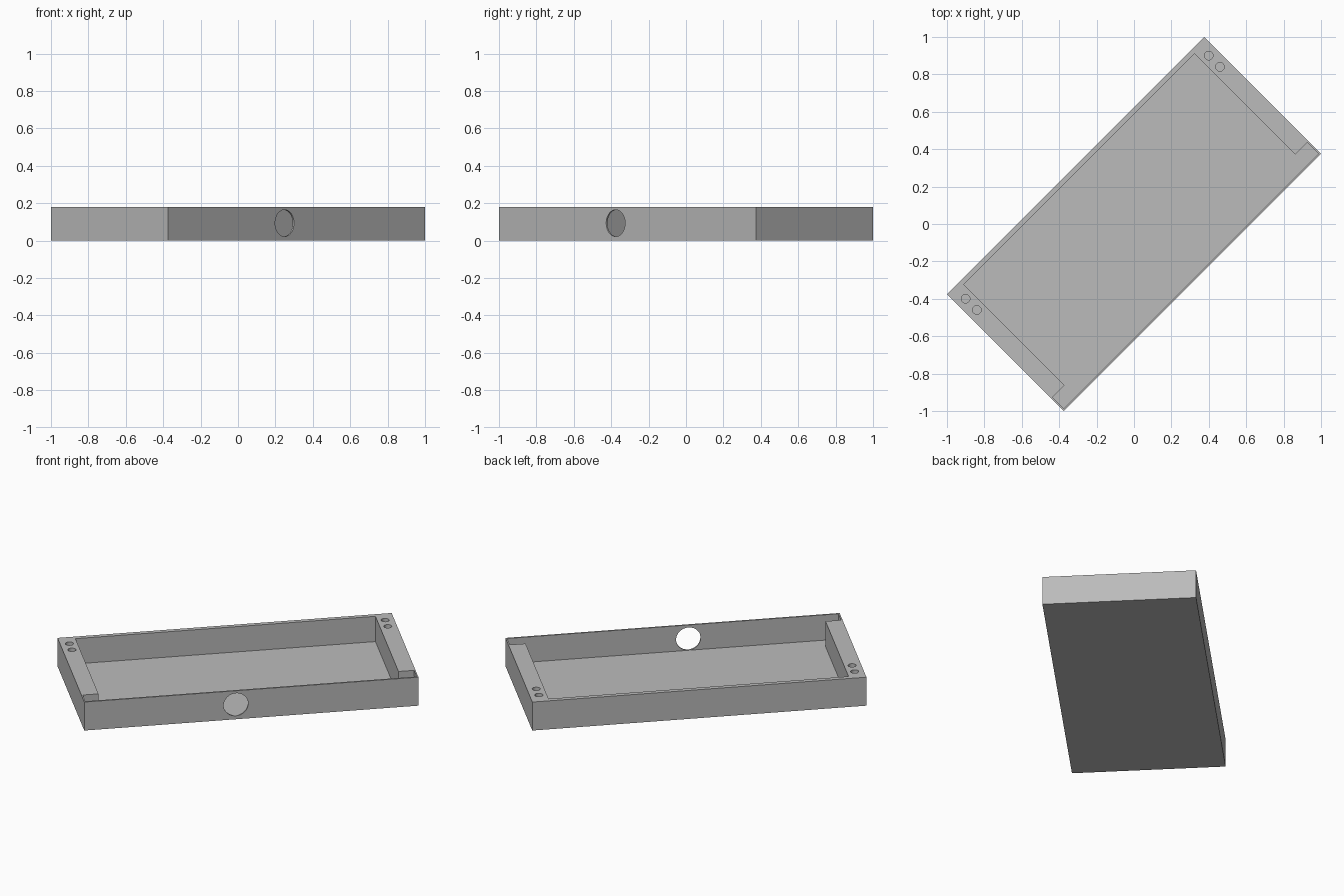
import bpy, bmesh, math
from mathutils import Matrix

if "Cube" in bpy.data.objects:
    bpy.data.objects.remove(bpy.data.objects["Cube"])

L, W, H = 0.9723, 0.442, 0.18       # half length, half width, height
FLOOR = 0.02
TURN = Matrix.Rotation(math.radians(45), 4, 'Z')

grey = bpy.data.materials.new("grey plastic")
grey.diffuse_color = (0.5, 0.5, 0.5, 1)
grey.use_nodes = True
grey.node_tree.nodes["Principled BSDF"].inputs["Base Color"].default_value = grey.diffuse_color


def finish(bm, name):
    bmesh.ops.recalc_face_normals(bm, faces=bm.faces)
    mesh = bpy.data.meshes.new(name)
    bm.to_mesh(mesh)
    bm.free()
    mesh.materials.append(grey)
    obj = bpy.data.objects.new(name, mesh)
    obj.matrix_world = TURN
    bpy.context.collection.objects.link(obj)
    return obj


def prism(name, outline, z0, z1):
    bm = bmesh.new()
    face = bm.faces.new([bm.verts.new((x, y, z0)) for x, y in outline])
    new = bmesh.ops.extrude_face_region(bm, geom=[face])["geom"]
    for v in new:
        if isinstance(v, bmesh.types.BMVert):
            v.co.z = z1
    return finish(bm, name)


def cylinder(name, radius, depth, matrix):
    bm = bmesh.new()
    bmesh.ops.create_cone(bm, cap_ends=True, segments=48, radius1=radius,
                          radius2=radius, depth=depth, matrix=matrix)
    return finish(bm, name)


# Solid block of the tray
tray = prism("tray", [(-L, -W), (L, -W), (L, W), (-L, W)], 0, H)

# Pocket with a narrow slot at each end behind the thin front wall
half = [(0.873, 0.414), (0.873, -0.346), (0.964, -0.346), (0.964, -0.432)]
pocket = half + [(-x, y) for x, y in reversed(half)]
cutters = [prism("pocket_cutter", pocket, FLOOR, H + 0.1)]

# Round opening through the front wall
cutters.append(cylinder("opening_cutter", 0.0715, 0.1,
                        Matrix.Translation((-0.09, -W, 0.093))
                        @ Matrix.Rotation(math.pi / 2, 4, 'X')))

# Pairs of blind holes in the end walls
for side in (-1, 1):
    for y in (0.354, 0.269):
        cutters.append(cylinder("hole_cutter", 0.023, 0.2,
                                Matrix.Translation((side * 0.919, y, H))))

# Cut everything out and remove the cutters
bpy.context.view_layer.objects.active = tray
for cutter in cutters:
    mod = tray.modifiers.new("cut", 'BOOLEAN')
    mod.operation, mod.solver, mod.object = 'DIFFERENCE', 'EXACT', cutter
    bpy.ops.object.modifier_apply(modifier=mod.name)
    bpy.data.objects.remove(cutter)

# Smooth hole walls, sharp edges elsewhere
tray.select_set(True)
bpy.ops.object.shade_smooth_by_angle(angle=math.radians(30))
